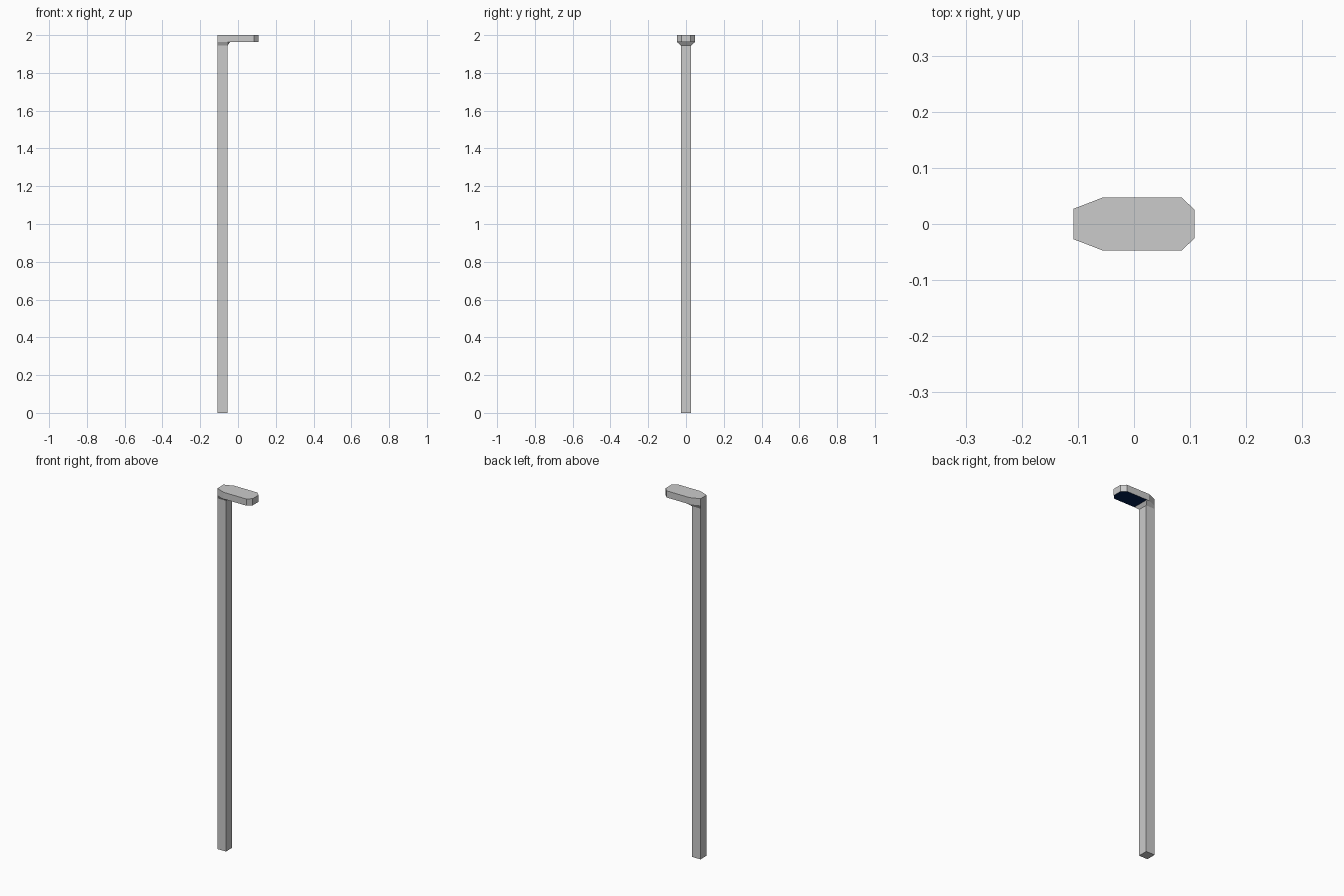
import bpy, bmesh

if "Cube" in bpy.data.objects:
    bpy.data.objects.remove(bpy.data.objects["Cube"])


def mirrored(half):
    """Closed outline from the -y half, listed from back to tip."""
    return half + [(x, -y) for x, y in reversed(half)]


def make_loft(name, rings, cap_bottom=False, cap_top=False, material=None):
    """Join (outline, z) rings into walls, with optional end caps."""
    bm = bmesh.new()
    loops = [[bm.verts.new((x, y, z)) for x, y in pts] for pts, z in rings]
    for a, b in zip(loops, loops[1:]):
        n = len(a)
        for i in range(n):
            j = (i + 1) % n
            bm.faces.new((a[i], a[j], b[j], b[i]))
    if cap_bottom:
        bm.faces.new(loops[0][::-1])
    if cap_top:
        bm.faces.new(loops[-1])
    bmesh.ops.remove_doubles(bm, verts=bm.verts, dist=1e-5)
    mesh = bpy.data.meshes.new(name)
    bm.to_mesh(mesh)
    bm.free()
    if material:
        mesh.materials.append(material)
    obj = bpy.data.objects.new(name, mesh)
    bpy.context.collection.objects.link(obj)
    return obj


BACK, FRONT = -0.108, -0.055     # post extents in x
POST_HALF, HEAD_HALF = 0.027, 0.0475
TIP, COLLAR_END = 0.108, -0.042
POST_TOP, HEAD_BOTTOM, TOP = 1.945, 1.963, 2.0

lens_blue = bpy.data.materials.new("lens_blue")
lens_blue.diffuse_color = (0.0, 0.012, 0.08, 1)
lens_blue.use_nodes = True
lens_blue.node_tree.nodes["Principled BSDF"].inputs["Base Color"].default_value = lens_blue.diffuse_color

# Square post
square = mirrored([(BACK, -POST_HALF), (FRONT, -POST_HALF)])
make_loft("post", [(square, 0), (square, POST_TOP)], cap_bottom=True)

# Collar flaring from the post out to the lamp head
collar_low = mirrored([(BACK, -POST_HALF), (FRONT, -POST_HALF), (FRONT, -POST_HALF)])
collar_high = mirrored([(BACK, -POST_HALF), (FRONT, -HEAD_HALF), (COLLAR_END, -HEAD_HALF)])
make_loft("collar", [(collar_low, POST_TOP), (collar_high, HEAD_BOTTOM)])

# Lamp head with chamfered ends
head = mirrored([(BACK, -POST_HALF), (FRONT, -HEAD_HALF),
                 (0.085, -HEAD_HALF), (TIP, -0.025)])
make_loft("lamp_head", [(head, HEAD_BOTTOM), (head, TOP)], cap_top=True)

# Coloured lens filling the underside of the head
lens = mirrored([(COLLAR_END, -HEAD_HALF), (0.085, -HEAD_HALF), (TIP, -0.025)])
make_loft("lens", [(lens, HEAD_BOTTOM)], cap_bottom=True, material=lens_blue)
